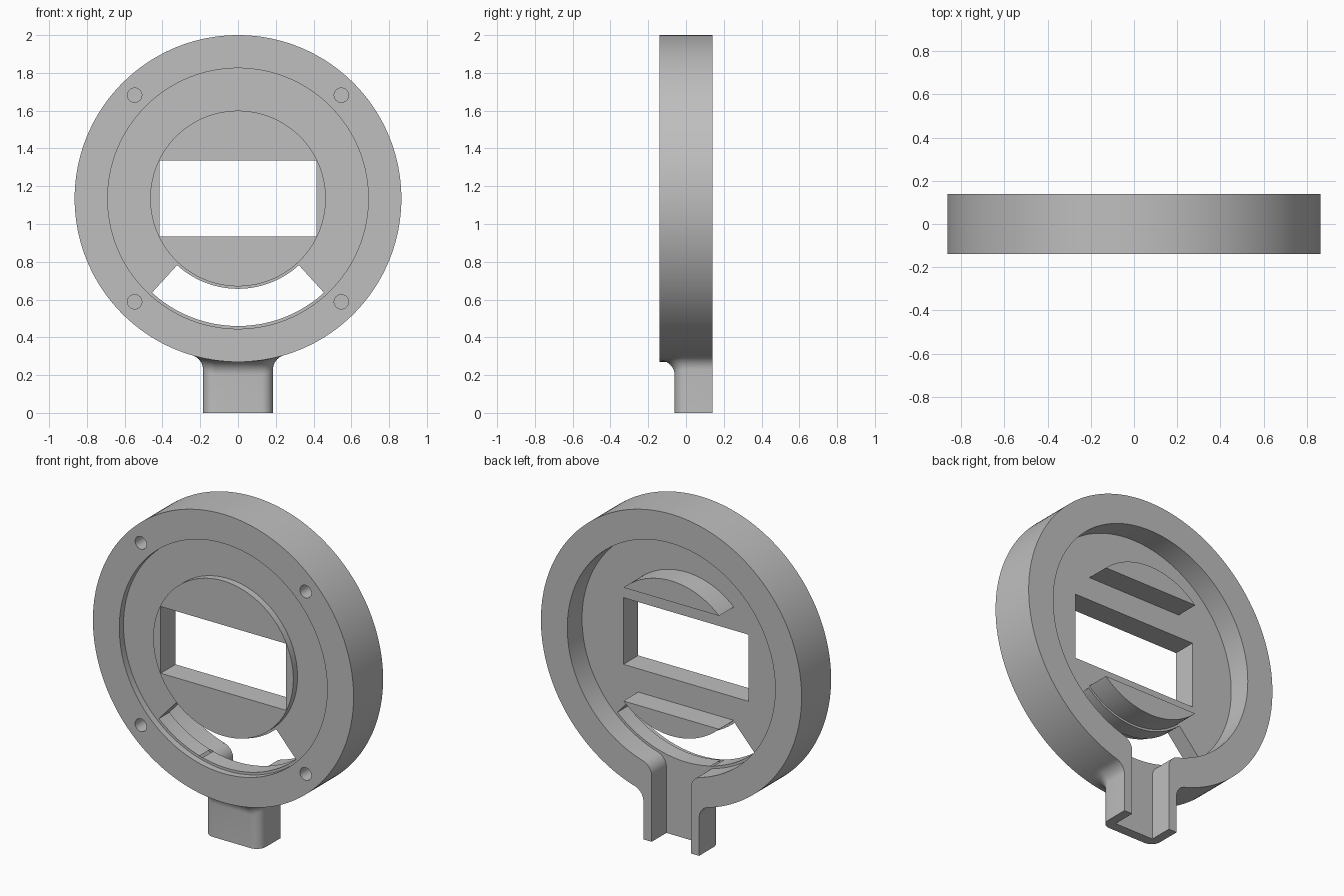
import bpy, bmesh
from math import sin, cos, pi, sqrt, radians
from mathutils import Vector

if "Cube" in bpy.data.objects:
    bpy.data.objects.remove(bpy.data.objects["Cube"])

CZ = 1.135                          # height of the ring centre
OUTER, INNER, BOSS = 0.865, 0.69, 0.465
FRONT, BACK, WEB = -0.14, 0.14, 0.0
SEG = 180

grey = bpy.data.materials.new("light grey plastic")
grey.use_nodes = True
grey.diffuse_color = (0.52, 0.52, 0.52, 1)
grey.node_tree.nodes["Principled BSDF"].inputs["Base Color"].default_value = grey.diffuse_color


def loft(name, rows):
    """Skin closed loops of points and cap both ends."""
    bm = bmesh.new()
    loops = [[bm.verts.new(p) for p in row] for row in rows]
    n = len(loops[0])
    for a, b in zip(loops, loops[1:]):
        for i in range(n):
            j = (i + 1) % n
            bm.faces.new((a[i], a[j], b[j], b[i]))
    bm.faces.new(loops[0])
    bm.faces.new(loops[-1])
    bmesh.ops.recalc_face_normals(bm, faces=bm.faces)
    mesh = bpy.data.meshes.new(name)
    bm.to_mesh(mesh)
    bm.free()
    mesh.materials.append(grey)
    obj = bpy.data.objects.new(name, mesh)
    bpy.context.collection.objects.link(obj)
    return obj


def arc(r, a, b, n, cx=0.0, cz=CZ):
    return [(cx + r * cos(a + (b - a) * i / n), cz + r * sin(a + (b - a) * i / n))
            for i in range(n + 1)]


def circle(r, n=SEG, cx=0.0, cz=CZ):
    return arc(r, 0, 2 * pi, n, cx, cz)[:-1]


def prism(name, points, y0, y1):
    return loft(name, [[(x, y, z) for x, z in points] for y in (y0, y1)])


def combine(target, tool, operation):
    mod = target.modifiers.new(operation, "BOOLEAN")
    mod.operation, mod.object, mod.solver = operation, tool, "EXACT"
    bpy.context.view_layer.objects.active = target
    bpy.ops.object.modifier_apply(modifier=mod.name)
    bpy.data.objects.remove(tool)


# Ring with a thin web and a raised round boss, turned around the y axis
profile = [(BOSS, FRONT), (BOSS, -0.10), (INNER, -0.10), (INNER, FRONT),
           (OUTER, FRONT), (OUTER, BACK), (INNER, BACK), (INNER, WEB)]
body = loft("ring_housing", [[(x, y, z) for x, z in circle(r)] for r, y in profile])

# Stem with rounded front corners and a fillet flowing into the ring
HALF, FACE, CORNER, FIL = 0.185, -0.06, 0.06, 0.079
outline = [((HALF, BACK), (1, 0))]
for side, start in ((1, 0), (-1, -pi / 2)):
    for i in range(9):
        a = start - pi / 2 * i / 8
        n = (cos(a), sin(a))
        outline.append(((side * (HALF - CORNER) + CORNER * n[0],
                         FACE + CORNER + CORNER * n[1]), n))
outline.append(((-HALF, BACK), (-1, 0)))

STEPS = 10
rows = [[(x, y, 0) for (x, y), n in outline]] + [[] for i in range(STEPS + 2)]
for (x, y), n in outline:
    normal = Vector((n[0], n[1], 0))
    centre = Vector((x, y, 0)) + normal * FIL
    centre.z = CZ - sqrt((OUTER + FIL) ** 2 - centre.x ** 2)
    inward = Vector((-centre.x, 0, CZ - centre.z)).normalized()
    for i in range(STEPS + 1):
        rows[i + 1].append(centre + FIL * (-normal).slerp(inward, i / STEPS))
    end = centre + inward * (FIL + 0.06)
    end.y *= 0.9
    rows[-1].append(end)
combine(body, loft("stem", rows), "UNION")

# Two raised circular segments on the back of the web
half = sqrt(BOSS ** 2 - 0.34 ** 2)
spread = Vector((half, 0.34)).angle(Vector((1, 0)))
for turn in (0, pi):
    pts = arc(BOSS, spread + turn, pi - spread + turn, 40)
    combine(body, prism("back_segment", pts, -0.05, BACK), "UNION")

# Rectangular window
W, H = 0.415, 0.2
window = [(-W, CZ - H), (W, CZ - H), (W, CZ + H), (-W, CZ + H)]
combine(body, prism("window_cutter", window, -0.3, 0.3), "DIFFERENCE")

# Curved slot below the boss
down, sweep = -pi / 2, radians(42.4)
slot = arc(0.675, down - sweep, down + sweep, 48) + arc(0.478, down + sweep, down - sweep, 48)
combine(body, prism("slot_cutter", slot, -0.3, 0.3), "DIFFERENCE")

# Wire channel through ring and stem, with rounded mouth
CH, ROUND = 0.13, 0.08
mx = CH + ROUND
mz = CZ - sqrt((INNER + ROUND) ** 2 - mx ** 2)
tip = Vector((-mx, CZ - mz)).angle(Vector((1, 0)))
right = [(CH, -0.1)] + arc(ROUND, pi, tip, 10, mx, mz) + [(mx * INNER / (INNER + ROUND), CZ - 0.64)]
channel = right + [(-x, z) for x, z in reversed(right)]
combine(body, prism("channel_cutter", channel, WEB, 0.3), "DIFFERENCE")

# Four blind screw holes in the front face
for sx in (-1, 1):
    for sz in (-1, 1):
        hole = circle(0.038, 32, sx * 0.547, CZ + sz * 0.547)
        combine(body, prism("hole_cutter", hole, -0.3, 0.0), "DIFFERENCE")

# Smooth curved walls, keep the edges sharp
bpy.ops.object.select_all(action="DESELECT")
body.select_set(True)
bpy.context.view_layer.objects.active = body
bpy.ops.object.shade_smooth_by_angle(angle=radians(30))
